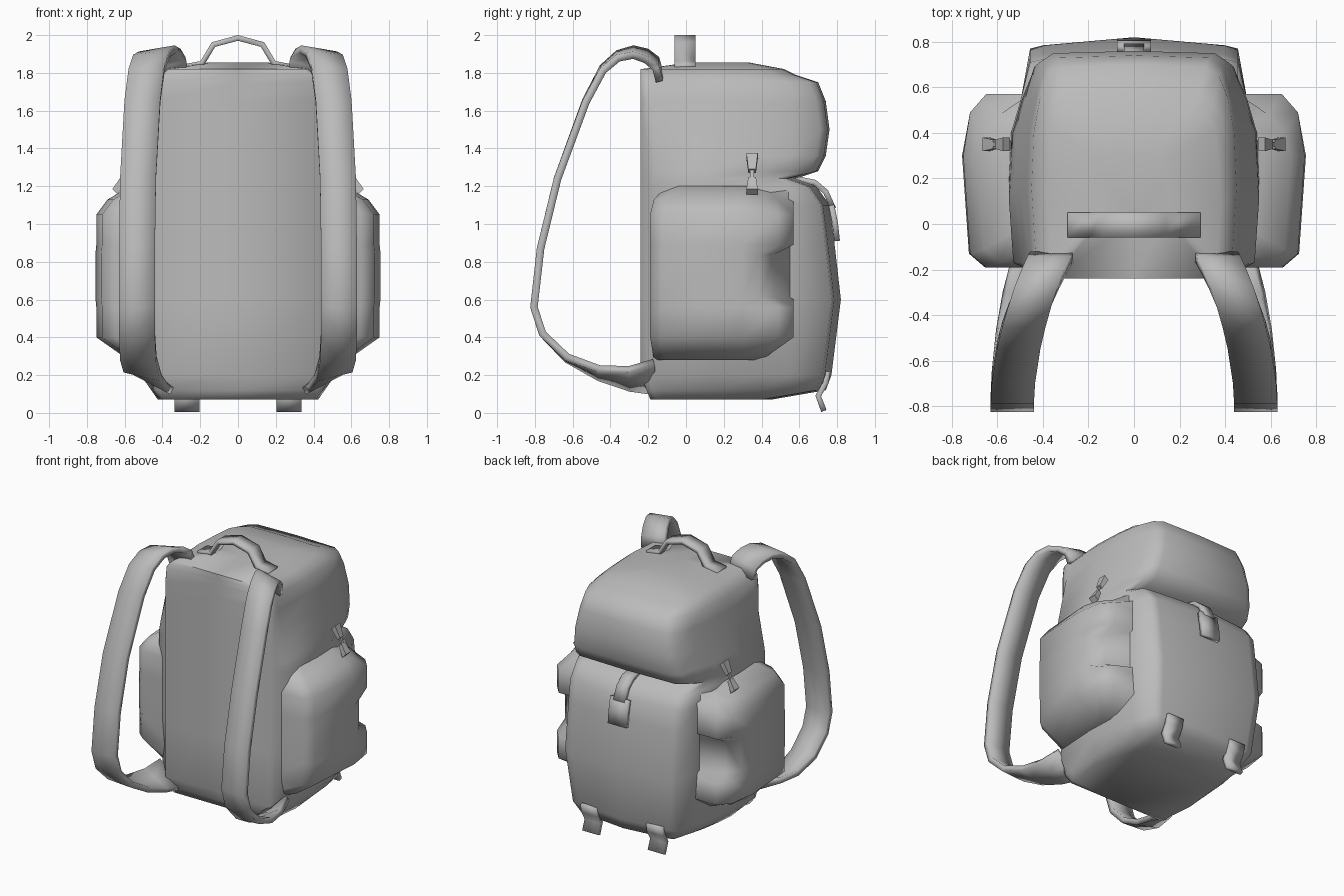
import bpy, bmesh, math
from mathutils import Vector

cube = bpy.data.objects.get("Cube")
if cube:
    bpy.data.objects.remove(cube)

# One canvas colour for everything
canvas_colour = (0.5, 0.5, 0.5, 1)
canvas = bpy.data.materials.new("grey canvas")
canvas.use_nodes = True
canvas.diffuse_color = canvas_colour
shader = canvas.node_tree.nodes["Principled BSDF"]
shader.inputs["Base Color"].default_value = canvas_colour


def skin(name, rings, closed=True, mirror=False, thickness=0, sharp=60):
    """Join matching rows of points into a smooth surface."""
    bm = bmesh.new()
    rows = [[bm.verts.new(point) for point in ring] for ring in rings]
    count = len(rows[0])
    for lower, upper in zip(rows, rows[1:]):
        for i in range(count if closed else count - 1):
            j = (i + 1) % count
            bm.faces.new((lower[i], lower[j], upper[j], upper[i]))
    if closed:
        bm.faces.new(rows[0][::-1])
        bm.faces.new(rows[-1])
    bmesh.ops.recalc_face_normals(bm, faces=bm.faces)
    mesh = bpy.data.meshes.new(name)
    bm.to_mesh(mesh)
    bm.free()
    mesh.materials.append(canvas)
    part = bpy.data.objects.new(name, mesh)
    bpy.context.collection.objects.link(part)
    if mirror:
        part.modifiers.new("Mirror", "MIRROR").use_mirror_merge = False
    if thickness:
        cloth = part.modifiers.new("Thickness", "SOLIDIFY")
        cloth.thickness = thickness
        cloth.offset = 0
    bpy.ops.object.select_all(action="DESELECT")
    bpy.context.view_layer.objects.active = part
    part.select_set(True)
    bpy.ops.object.shade_smooth_by_angle(angle=math.radians(sharp))


# Main bag: a flat back panel, bowed sides and a ridged rear face
def bag_ring(z, rear, ridge):
    front = 0.4 * max(0, 0.2 - z) - 0.24
    side = 0.55 - 0.7 * max(0, 0.25 - z) - 0.2 * max(0, z - 1.25)
    side *= min(1, 2.3 * (2.2 - z))
    panel = min(0.43, side - 0.03)
    back = 0.83 * side
    corner = rear - 0.05
    shoulder = min(0.55, corner - 0.06)
    half = [(panel, front), (panel + 0.02, front + 0.03),
            (side - 0.02, front + 0.07),
            (side, (front + shoulder) / 2),
            (side - 0.01, shoulder - 0.15),
            (back + 0.04, shoulder), (back, corner),
            (back - 0.06, rear - ridge)]
    left = [Vector((x, y, z)) for x, y in half]
    right = [Vector((-x, y, z)) for x, y in reversed(half)]
    return [Vector((0, front, z))] + left + [Vector((0, rear, z))] + right


# Height and rear depth: big rear pocket, seam, then the rolled lid
rear_pocket = [(0.07, 0.45), (0.12, 0.74), (0.2, 0.77), (0.6, 0.82),
               (0.95, 0.78), (1.1, 0.76), (1.2, 0.69), (1.24, 0.58)]
lid = [(1.28, 0.7), (1.36, 0.74), (1.5, 0.76), (1.65, 0.74), (1.75, 0.7),
       (1.79, 0.58), (1.82, 0.52)]
bag = [bag_ring(z, rear, ridge=0.035) for z, rear in rear_pocket]
bag += [bag_ring(z, rear, ridge=0.01) for z, rear in lid]
crown = Vector((0, 0.2, 1.88))
bag.append([point.lerp(crown, 0.6) for point in bag[-1]])
skin("bag_body", bag, sharp=80)


# Side pockets, cinched between two bulges on the rear edge
def pocket_ring(z, outer, front, rear):
    outline = [(0.4, front), (outer - 0.1, front),
               (outer - 0.03, front + 0.06), (outer, 0.3),
               (outer - 0.03, rear - 0.08), (outer - 0.1, rear),
               (0.46, 0.57)]
    return [(x, y, z) for x, y in outline]


pocket = [pocket_ring(0.28, 0.58, -0.17, 0.4)]
for bulge in (0.48, 0.97):
    for step in (-1, 1):
        pocket.append(pocket_ring(bulge + 0.08 * step, 0.75, -0.19, 0.57))
        if (bulge < 0.5) == (step > 0):
            waist = bulge + 0.13 * step
            pocket.append(pocket_ring(waist, 0.755, -0.19, 0.47))
pocket.sort(key=lambda ring: ring[0][2])
pocket.append(pocket_ring(1.13, 0.69, -0.17, 0.48))
pocket.append(pocket_ring(1.2, 0.57, -0.1, 0.42))
skin("side_pockets", pocket, mirror=True, sharp=70)


# Shoulder straps: the ribbon swings inward and tilts near both ends
def strap_row(y, z, swing, tilt):
    reach = (y + 0.8) ** 2
    middle = Vector((0.535 - swing * reach, y, z))
    edge = Vector((0.095, 0, tilt * reach))
    return [middle - edge, middle, middle + edge]


upper_path = [(-0.14, 1.78), (-0.16, 1.85), (-0.21, 1.89), (-0.28, 1.91),
              (-0.36, 1.89), (-0.44, 1.82), (-0.53, 1.65), (-0.68, 1.24),
              (-0.77, 0.87)]
lower_path = [(-0.805, 0.56), (-0.76, 0.42), (-0.63, 0.29), (-0.46, 0.21),
              (-0.3, 0.18), (-0.17, 0.19)]
straps = [strap_row(y, z, swing=0.4, tilt=-0.06) for y, z in upper_path]
straps += [strap_row(y, z, swing=0.25, tilt=0.2) for y, z in lower_path]
skin("shoulder_straps", straps, closed=False, mirror=True, thickness=0.04)

# Carry handle arching over the top
half_arch = [(0.29, 1.83), (0.19, 1.85), (0.13, 1.95)]
arch = [(-x, z) for x, z in half_arch] + [(0, 1.985)] + half_arch[::-1]
skin("carry_handle", [[(x, -0.06, z), (x, 0.05, z)] for x, z in arch],
     closed=False, thickness=0.03)


# Webbing strips hanging on the rear face
def strip(name, centre, width, path, mirror=False, thickness=0.03):
    rows = [[(centre + side * width / 2, y, z) for side in (-1, 1)]
            for y, z in path]
    skin(name, rows, closed=False, mirror=mirror, thickness=thickness)


strip("closing_strap", 0, 0.09,
      [(0.58, 1.24), (0.68, 1.22), (0.74, 1.17), (0.78, 1.08)])
strip("closing_buckle", 0, 0.15, [(0.77, 1.1), (0.79, 1), (0.8, 0.91)])
strip("lower_tabs", 0.27, 0.13,
      [(0.75, 0.22), (0.74, 0.16), (0.7, 0.09), (0.73, 0.01)], mirror=True)


# Zip pulls: two flared grips, one above the other
def grip(name, start, end, thin, thick):
    rings = []
    for (x, z), size in ((start, thin), (end, thick)):
        corners = [(-1, -1), (1, -1), (1, 1), (-1, 1)]
        rings.append([(x + size * a / 2, 0.35 + size * b, z + size * a / 2)
                      for a, b in corners])
    skin(name, rings, mirror=True)


grip("upper_zip_grips", (0.6, 1.28), (0.56, 1.36), 0.02, 0.03)
grip("zip_cords", (0.62, 1.23), (0.6, 1.28), 0.01, 0.01)
grip("lower_zip_grips", (0.61, 1.24), (0.65, 1.17), 0.02, 0.03)
